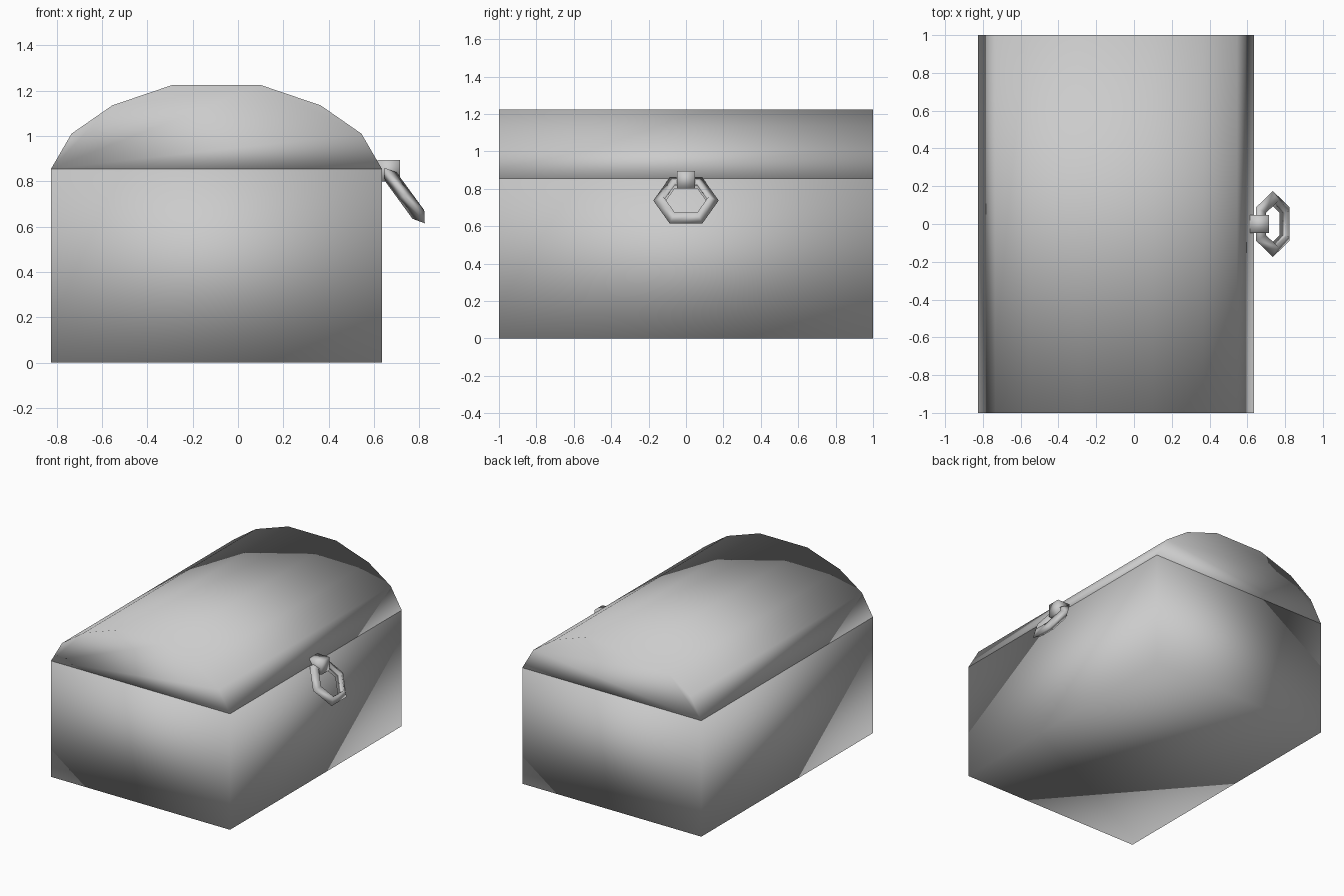
import bpy
import bmesh
from mathutils import Matrix, Vector

cube = bpy.data.objects.get("Cube")
if cube:
    bpy.data.objects.remove(cube, do_unlink=True)

# One plain grey for the whole chest
GREY = (0.6, 0.6, 0.6, 1.0)
grey = bpy.data.materials.new("plain grey")
grey.use_nodes = True
grey.diffuse_color = GREY
grey.node_tree.nodes["Principled BSDF"].inputs["Base Color"].default_value = GREY

LEFT, RIGHT = -0.825, 0.635
MIDDLE = (LEFT + RIGHT) / 2
RIM = 0.855


def finish(obj, name):
    """Name the part, colour it and shade it fully smooth."""
    obj.name = obj.data.name = name
    obj.data.materials.append(grey)
    for face in obj.data.polygons:
        face.use_smooth = True
    return obj


def extruded(name, profile, y0, y1):
    """Closed solid swept along y from an (x, z) outline."""
    bm = bmesh.new()
    face = bm.faces.new([bm.verts.new((x, y0, z)) for x, z in profile])
    swept = bmesh.ops.extrude_face_region(bm, geom=[face], use_keep_orig=True)
    moved = [v for v in swept["geom"] if isinstance(v, bmesh.types.BMVert)]
    bmesh.ops.translate(bm, verts=moved, vec=(0, y1 - y0, 0))
    bmesh.ops.recalc_face_normals(bm, faces=bm.faces)
    mesh = bpy.data.meshes.new(name)
    bm.to_mesh(mesh)
    bm.free()
    obj = bpy.data.objects.new(name, mesh)
    bpy.context.collection.objects.link(obj)
    return finish(obj, name)


def rectangle(x0, x1, z0, z1):
    return [(x0, z0), (x1, z0), (x1, z1), (x0, z1)]


# Chest body
extruded("chest_body", rectangle(LEFT, RIGHT, 0, RIM), -1, 1)

# Domed lid: half outline as (distance from middle, height), then mirrored
half = [(RIGHT - MIDDLE, RIM), (0.64, 1.01), (0.46, 1.135), (0.195, 1.225)]
dome = [(MIDDLE + d, z) for d, z in half]
dome += [(MIDDLE - d, z) for d, z in reversed(half)]
extruded("domed_lid", dome, -1, 1)

# Bracket that holds the ring
extruded("ring_bracket", rectangle(0.615, 0.715, 0.8, 0.895), -0.047, 0.047)

# Six-sided pull ring with a triangular section, hanging outwards
bpy.ops.mesh.primitive_torus_add(major_segments=6, minor_segments=3,
                                 major_radius=0.138, minor_radius=0.037)
ring = finish(bpy.context.object, "pull_ring")
across = Vector((0, 1, 0))
down = Vector((0.59, 0, -0.808)).normalized()
turn = Matrix((across, down, across.cross(down))).transposed()
ring.matrix_world = Matrix.Translation((0.735, 0, 0.737)) @ turn.to_4x4()
